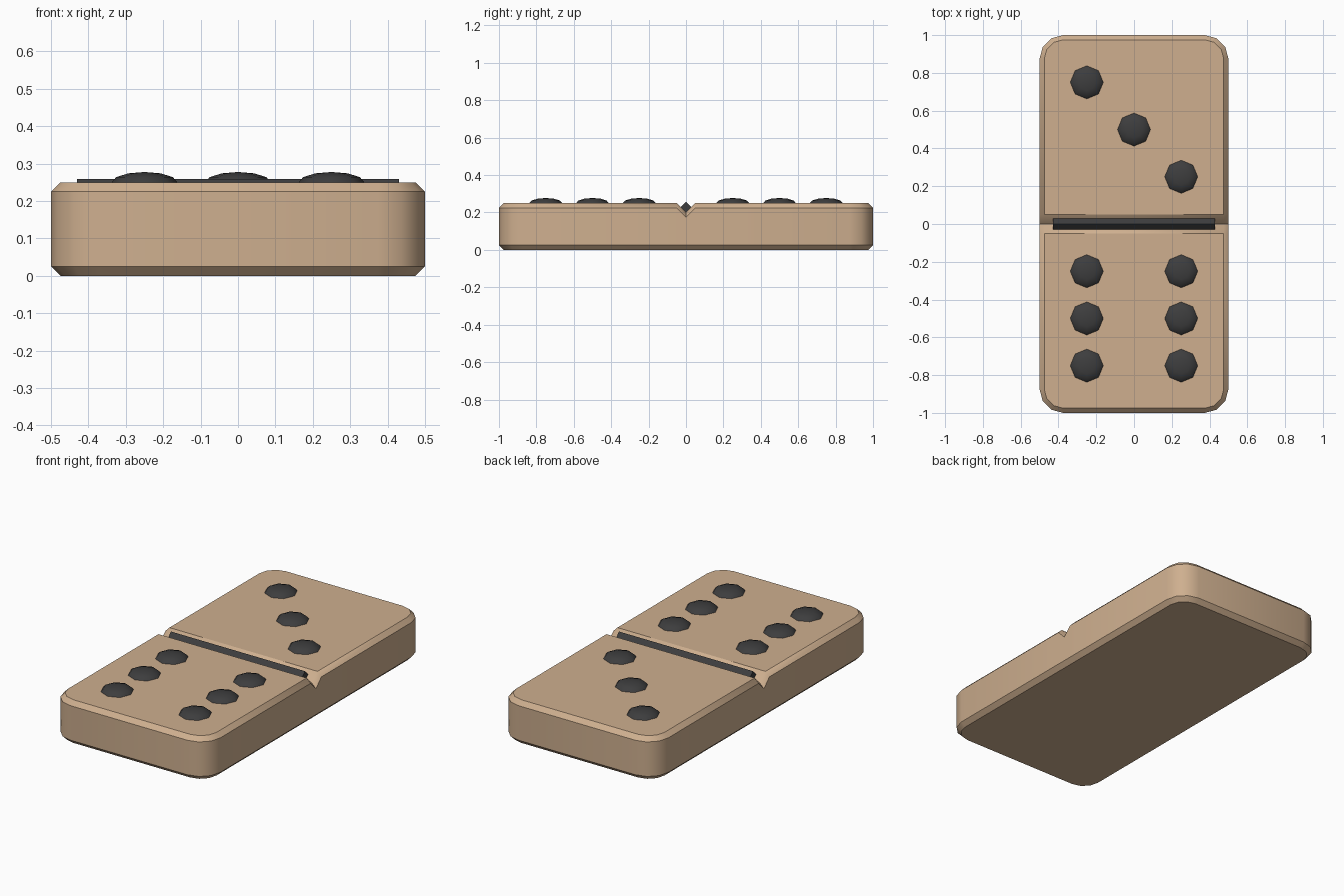
import bpy, bmesh, math
from mathutils import Matrix, Vector

if "Cube" in bpy.data.objects:
    bpy.data.objects.remove(bpy.data.objects["Cube"])

L, W, H = 1.0, 0.5, 0.25      # half length, half width, thickness
R, C, G = 0.125, 0.025, 0.05  # corner radius, chamfer, groove half width
SEG = 3


def material(name, rgb):
    m = bpy.data.materials.new(name)
    m.diffuse_color = (*rgb, 1)
    m.use_nodes = True
    m.node_tree.nodes["Principled BSDF"].inputs["Base Color"].default_value = m.diffuse_color
    return m


tan = material("warm tan", (0.62, 0.43, 0.275))
dark = material("charcoal", (0.047, 0.047, 0.048))


def finish(bm, name, mat, angle=None):
    bmesh.ops.recalc_face_normals(bm, faces=bm.faces)
    me = bpy.data.meshes.new(name)
    bm.to_mesh(me)
    bm.free()
    me.materials.append(mat)
    ob = bpy.data.objects.new(name, me)
    bpy.context.collection.objects.link(ob)
    if angle:
        bpy.ops.object.select_all(action='DESELECT')
        ob.select_set(True)
        bpy.context.view_layer.objects.active = ob
        bpy.ops.object.shade_smooth_by_angle(angle=math.radians(angle))
    return ob


def outline(inset):
    """Rounded rectangle, anticlockwise, with extra points where the groove crosses."""
    r = R - inset
    pts = []

    def corner(sx, sy, start):
        for i in range(SEG + 1):
            a = math.radians(start + 90 * i / SEG)
            pts.append((sx * (W - R) + r * math.cos(a), sy * (L - R) + r * math.sin(a)))

    pts.extend((W - inset, y) for y in (-G, 0, G))
    corner(1, 1, 0)
    corner(-1, 1, 90)
    pts.extend((inset - W, y) for y in (G, 0, -G))
    corner(-1, -1, 180)
    corner(1, -1, 270)
    return pts


def top_z(y):
    return H - max(0.0, G - abs(y))   # V groove across the middle


# tile body: four rings, bottom cap and a top split along the groove
bm = bmesh.new()
inner, outer = outline(C), outline(0)
rings = [
    [bm.verts.new((x, y, 0)) for x, y in inner],
    [bm.verts.new((x, y, C)) for x, y in outer],
    [bm.verts.new((x, y, top_z(y) - C)) for x, y in outer],
    [bm.verts.new((x, y, top_z(y))) for x, y in inner],
]
n = len(inner)
for lo, hi in zip(rings, rings[1:]):
    for i in range(n):
        j = (i + 1) % n
        bm.faces.new((lo[i], lo[j], hi[j], hi[i]))
bm.faces.new(rings[0][::-1])
t = rings[3]
k = 3 + 2 * (SEG + 1)                 # first groove point on the left side
bm.faces.new(t[2:k + 1])              # back half
bm.faces.new((t[1], t[2], t[k], t[k + 1]))
bm.faces.new((t[0], t[1], t[k + 1], t[k + 2]))
bm.faces.new(t[k + 2:] + [t[0]])      # front half
finish(bm, "tile_body", tan, 38)

# divider bar: square rod turned on edge, lying in the groove
bm = bmesh.new()
bmesh.ops.create_cube(bm, size=1)
bm.transform(Matrix.Translation((0, 0, 0.23)) @ Matrix.Rotation(math.pi / 4, 4, 'X')
             @ Matrix.Diagonal((0.86, 0.04, 0.04, 1)))
finish(bm, "divider_bar", dark)

# pips: flattened eight-sided domes
pips = [(-0.25, 0.75), (0, 0.5), (0.25, 0.25)]
pips += [(x, y) for x in (-0.25, 0.25) for y in (-0.25, -0.5, -0.75)]
for i, (x, y) in enumerate(pips):
    bm = bmesh.new()
    bmesh.ops.create_uvsphere(bm, u_segments=8, v_segments=6, radius=1)
    bm.transform(Matrix.Translation((x, y, H)) @ Matrix.Diagonal((0.0875, 0.0875, 0.0275, 1)))
    finish(bm, f"pip_{i + 1}", dark, 40)
